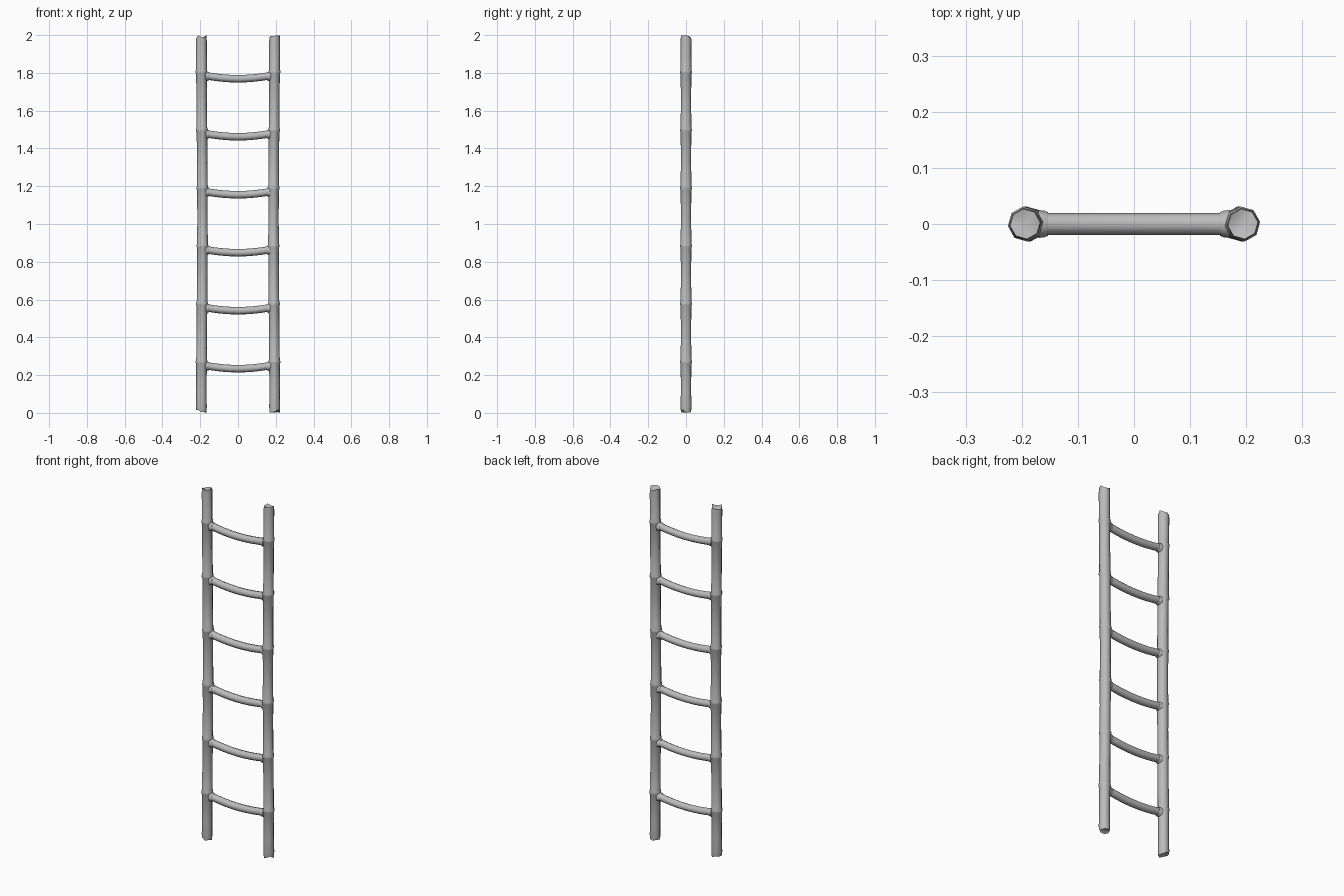
import bpy, bmesh, math, random
from mathutils import Vector

random.seed(4)
cube = bpy.data.objects.get("Cube")
if cube:
    bpy.data.objects.remove(cube)

grey = bpy.data.materials.new("weathered grey")
grey.use_nodes = True
colour = (0.5, 0.5, 0.5, 1)
grey.diffuse_color = colour
grey.node_tree.nodes["Principled BSDF"].inputs["Base Color"].default_value = colour

STEP = 0.307
JOINTS = [0.27 + STEP * i for i in range(6)]


def tube(name, rings, side, up, dip=0.0, jag=0.0):
    """Skin octagonal rings of (centre, radius); ends may be jagged and sunken."""
    bm = bmesh.new()
    side, up = Vector(side), Vector(up)
    axis = (Vector(rings[-1][0]) - Vector(rings[0][0])).normalized()
    loops = []
    for k, (centre, radius) in enumerate(rings):
        end = -1 if k == 0 else 1 if k == len(rings) - 1 else 0
        loop = []
        for i in range(8):
            a = math.tau * i / 8 + math.pi / 8 * 0.3
            p = Vector(centre) + radius * (side * math.cos(a) + up * math.sin(a))
            if end and jag and i:
                p -= axis * end * random.uniform(0, jag)
            loop.append(bm.verts.new(p))
        loops.append(loop)
    for a, b in zip(loops, loops[1:]):
        for i in range(8):
            j = (i + 1) % 8
            bm.faces.new((a[i], a[j], b[j], b[i]))
    # End caps fan into a sunken centre
    for loop, (centre, _), s in ((loops[0], rings[0], 1), (loops[-1], rings[-1], -1)):
        hub = bm.verts.new(Vector(centre) + axis * s * dip)
        for i in range(8):
            bm.faces.new((loop[i], loop[(i + 1) % 8], hub))
    bmesh.ops.recalc_face_normals(bm, faces=bm.faces)
    mesh = bpy.data.meshes.new(name)
    bm.to_mesh(mesh)
    bm.free()
    mesh.materials.append(grey)
    obj = bpy.data.objects.new(name, mesh)
    bpy.context.collection.objects.link(obj)
    bpy.ops.object.select_all(action='DESELECT')
    obj.select_set(True)
    bpy.context.view_layer.objects.active = obj
    bpy.ops.object.shade_smooth_by_angle(angle=math.radians(50))
    return obj


def rail_x(sign, z):
    """Slight natural bend of a rail."""
    return sign * 0.191 + 0.003 * math.cos(math.pi * z) * (1 if sign > 0 else -1)


# Upright rails with a slim raised node at every joint
for sign, name in ((1, "left_rail"), (-1, "right_rail")):
    profile = [(0.0, 0.027), (0.03, 0.029)]
    for z in JOINTS:
        profile += [(z - 0.15, 0.0275), (z - 0.012, 0.0285), (z - 0.004, 0.0315),
                    (z + 0.004, 0.0315), (z + 0.012, 0.0285)]
    profile += [(1.97, 0.029), (2.0, 0.027)]
    rings = [((rail_x(sign, z), 0, z), r) for z, r in profile]
    tube(name, rings, (1, 0, 0), (0, 1, 0), dip=0.02, jag=0.018)

# Sagging rungs with a collar at each end
for n, joint in enumerate(JOINTS, 1):
    rings = []
    for i in range(9):
        x = -0.18 + 0.045 * i
        sag = 0.018 * (1 - (x / 0.18) ** 2)
        rings.append(((x, 0, joint - 0.018 - sag), 0.02))
    tube(f"rung_{n}", rings, (0, 1, 0), (0, 0, 1))
    for sign, label in ((1, "left"), (-1, "right")):
        collar = [((sign * x, 0, joint - 0.023), r)
                  for x, r in ((0.17, 0.025), (0.16, 0.024), (0.153, 0.021))]
        tube(f"{label}_collar_{n}", collar, (0, 1, 0), (0, 0, 1))
